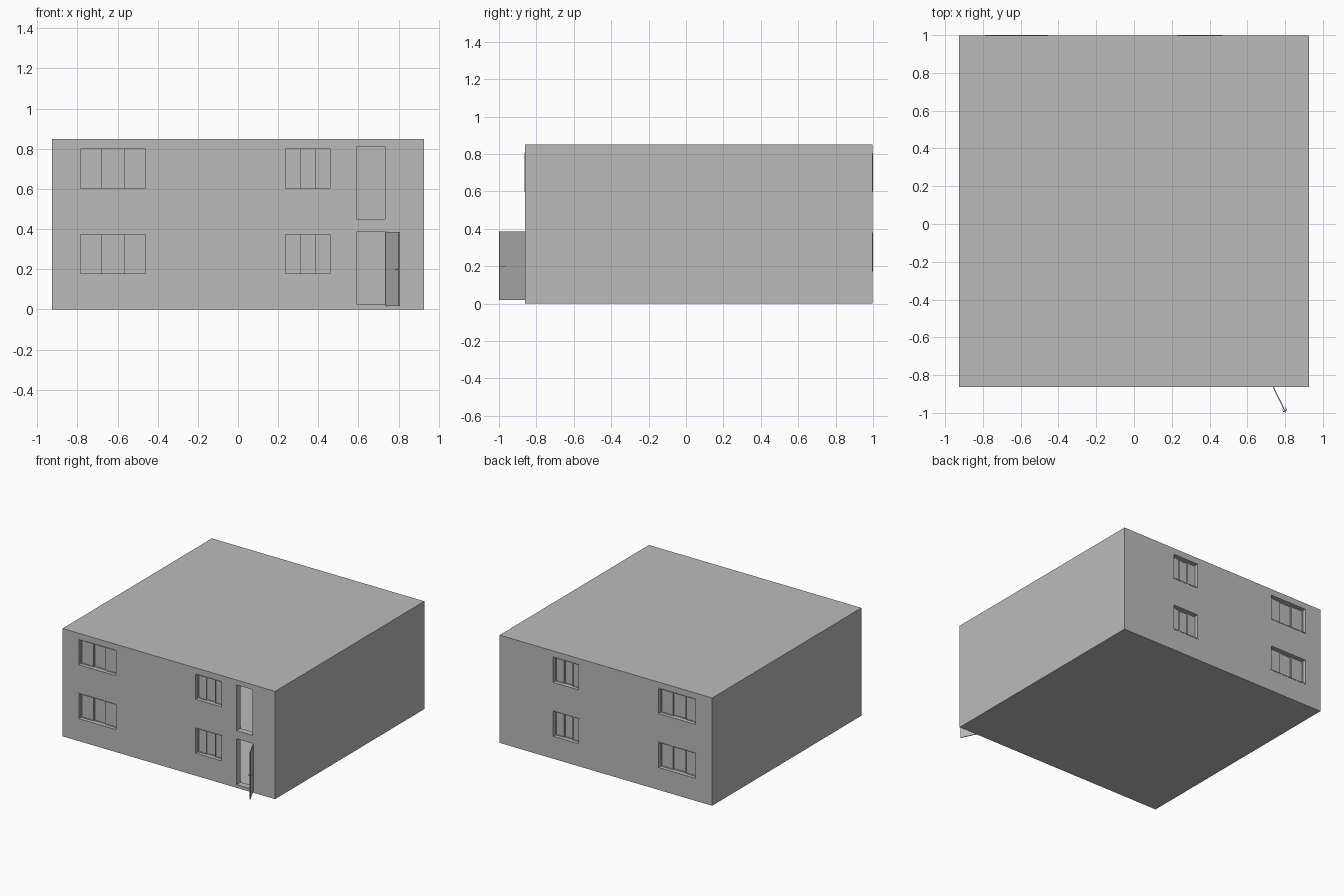
import bpy
import bmesh
from math import atan2
from mathutils import Matrix, Vector

cube = bpy.data.objects.get("Cube")
if cube:
    bpy.data.objects.remove(cube, do_unlink=True)

# One plain grey for the whole building
grey = bpy.data.materials.new("plain grey")
grey.use_nodes = True
grey.diffuse_color = (0.5, 0.5, 0.5, 1)
grey.node_tree.nodes["Principled BSDF"].inputs["Base Color"].default_value = (0.5, 0.5, 0.5, 1)

HALF_X, FRONT, BACK = 0.927, -0.862, 0.998
STOREY, WALL, SLAB = 0.425, 0.05, 0.02
WINDOWS = {"wide": (-0.79, -0.455), "narrow": (0.23, 0.465)}
SILL, HEAD = 0.172, 0.38
DOOR_X, DOOR_Z = (0.587, 0.735), (0.025, 0.39)


def boxes(name, spans, matrix=None):
    """One object made of boxes, each given by x, y and z spans."""
    bm = bmesh.new()
    for span in spans:
        lo, hi = (Vector(c) for c in zip(*span))
        place = Matrix.Translation((lo + hi) / 2) @ Matrix.Diagonal((*(hi - lo), 1))
        bmesh.ops.create_cube(bm, size=1, matrix=place)
    mesh = bpy.data.meshes.new(name)
    bm.to_mesh(mesh)
    bm.free()
    mesh.materials.append(grey)
    obj = bpy.data.objects.new(name, mesh)
    bpy.context.collection.objects.link(obj)
    if matrix:
        obj.matrix_world = matrix
    return obj


def cut(target, spans):
    """Subtract each box from the target and bake the outcome."""
    helpers = []
    for span in spans:
        helper = boxes("cutter", [span])
        helper.hide_render = True
        mod = target.modifiers.new("cut", 'BOOLEAN')
        mod.operation, mod.solver, mod.object = 'DIFFERENCE', 'EXACT', helper
        helpers.append(helper)
    graph = bpy.context.evaluated_depsgraph_get()
    baked = bpy.data.meshes.new_from_object(target.evaluated_get(graph))
    target.modifiers.clear()
    target.data = baked
    for helper in helpers:
        bpy.data.objects.remove(helper, do_unlink=True)


def window(name, x, z, face, inward):
    """Three-light sliding window set into a wall; inward is the y direction indoors."""
    def depth(a, b):
        return sorted((face + inward * a, face + inward * b))
    (x0, x1), (z0, z1), rim = x, z, 0.006
    outer = depth(-0.002, WALL)
    spans = [((x0, x0 + rim), outer, z), ((x1 - rim, x1), outer, z),
             (x, outer, (z0, z0 + rim)), (x, outer, (z1 - rim, z1))]
    pitch = (x1 - x0 - 2 * rim) / 3
    # the middle sash runs behind the side sashes
    for i, near in enumerate((0.026, 0.034, 0.026)):
        a = x0 + rim + i * pitch
        b = a + pitch
        bar = depth(near, near + 0.008)
        spans += [((a, a + rim), bar, z), ((b - rim, b), bar, z),
                  ((a, b), bar, (z0 + rim, z0 + 2 * rim)),
                  ((a, b), bar, (z1 - 2 * rim, z1 - rim)),
                  ((a, b), depth(near + 0.003, near + 0.005), z)]
    boxes(name, spans)


for label, base in (("lower", 0), ("upper", STOREY)):
    wz = (base + SILL, base + HEAD)
    dz = (base + DOOR_Z[0], base + DOOR_Z[1])
    # Hollow storey with window and door openings
    storey = boxes(label + "_storey", [((-HALF_X, HALF_X), (FRONT, BACK), (base, base + STOREY))])
    room = ((WALL - HALF_X, HALF_X - WALL), (FRONT + WALL, BACK - WALL),
            (base + SLAB, base + STOREY - SLAB))
    front_span, back_span = (FRONT - 0.1, FRONT + 0.1), (BACK - 0.1, BACK + 0.1)
    openings = [(x, y, wz) for x in WINDOWS.values() for y in (front_span, back_span)]
    cut(storey, [room, (DOOR_X, front_span, dz)] + openings)
    # Windows on both long faces
    for size, x in WINDOWS.items():
        window(f"{label}_front_{size}_window", x, wz, FRONT, 1)
        window(f"{label}_back_{size}_window", x, wz, BACK, -1)
    # Door lining
    lining, rim = (FRONT, FRONT + WALL), 0.004
    boxes(label + "_door_frame", [
        ((DOOR_X[0], DOOR_X[0] + rim), lining, dz),
        ((DOOR_X[1] - rim, DOOR_X[1]), lining, dz),
        (DOOR_X, lining, (dz[1] - rim, dz[1]))])

# Open ground-floor door, hinged on the right jamb, with a lever on each side
hinge = Vector((0.737, FRONT, 0))
swing = Vector((0.803, -0.998, 0)) - hinge
place = Matrix.Translation(hinge) @ Matrix.Rotation(atan2(swing.y, swing.x), 4, 'Z')
length = swing.length
boxes("door_leaf", [((0, length), (-0.003, 0.003), (0.018, 0.386))], place)
levers = []
for side in (-1, 1):
    stem = sorted((0, side * 0.012))
    grip = sorted((side * 0.009, side * 0.012))
    levers += [((length - 0.012, length - 0.008), stem, (0.198, 0.202)),
               ((length - 0.03, length - 0.008), grip, (0.198, 0.202))]
boxes("door_handles", levers, place)
